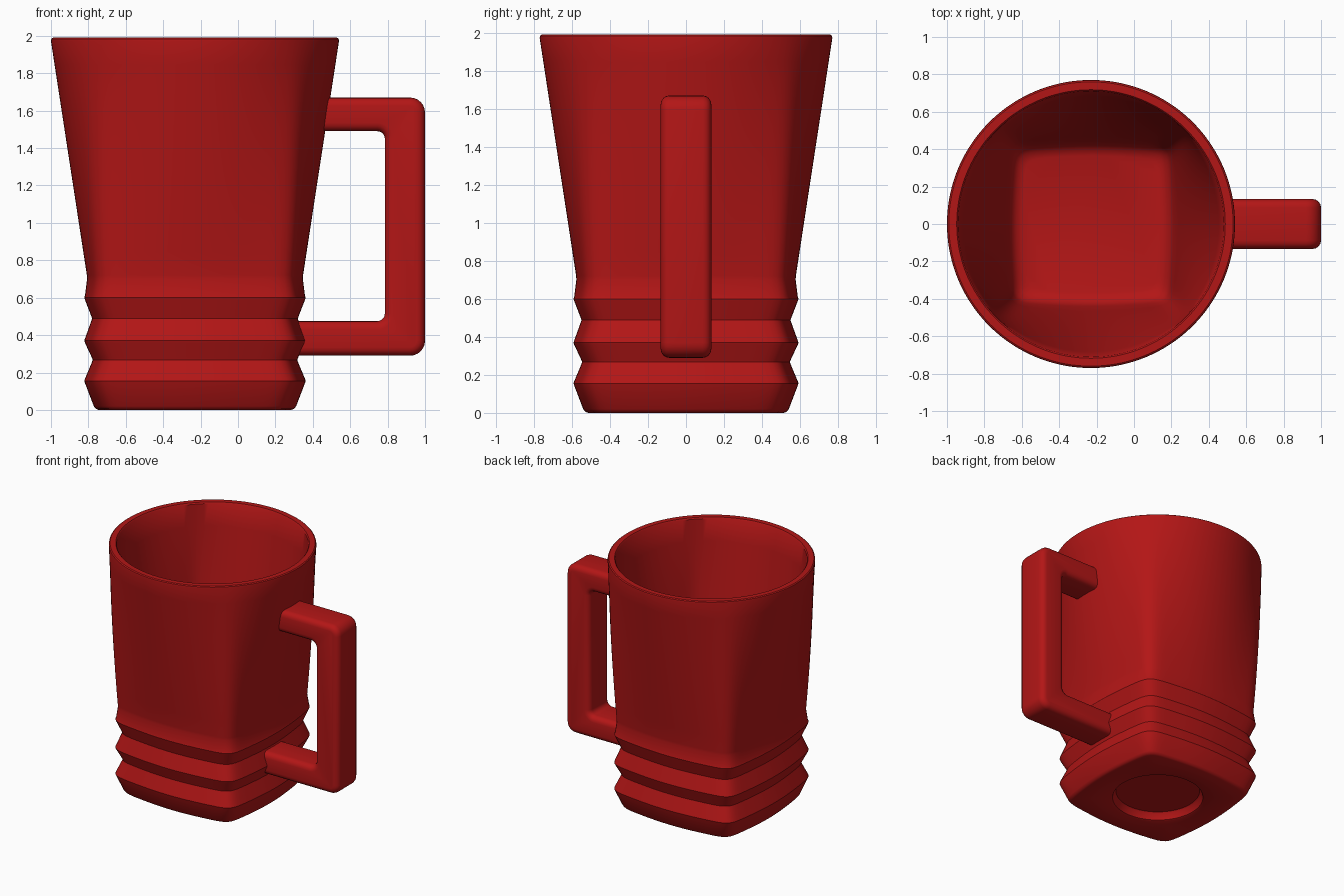
import bpy, bmesh
from math import sin, cos, pi, radians

if "Cube" in bpy.data.objects:
    bpy.data.objects.remove(bpy.data.objects["Cube"])

CX = -0.23      # mug axis
N = 144         # points round each section

red = bpy.data.materials.new("red_glaze")
red.diffuse_color = (0.45, 0.008, 0.008, 1)
red.use_nodes = True
red.node_tree.nodes["Principled BSDF"].inputs["Base Color"].default_value = red.diffuse_color


def section_radius(a, half, t, p=12):
    """Circle (t=0) blending to a rounded square with bulged sides (t near 1)."""
    square = (abs(cos(a)) ** p + abs(sin(a)) ** p) ** (-1 / p)
    return half * (1 + t * (square - 1))


def finish(bm, name):
    bmesh.ops.recalc_face_normals(bm, faces=bm.faces)
    me = bpy.data.meshes.new(name)
    bm.to_mesh(me)
    bm.free()
    ob = bpy.data.objects.new(name, me)
    bpy.context.collection.objects.link(ob)
    me.materials.append(red)
    bpy.ops.object.select_all(action='DESELECT')
    bpy.context.view_layer.objects.active = ob
    ob.select_set(True)
    bpy.ops.object.shade_smooth_by_angle(angle=radians(35))
    return ob


def ruled(a, b, steps):
    """Intermediate sections on a straight wall, excluding the first."""
    return [tuple(u + (v - u) * i / steps for u, v in zip(a, b)) for i in range(1, steps + 1)]


# Cup: sections (z, half width, squareness) from foot recess, up outside, down inside
S = 0.7
rings = [(0.06, 0.31, 0), (0.05, 0.32, 0), (0.005, 0.335, 0), (0, 0.345, 0),
         (0, 0.515, S), (0.006, 0.53, S), (0.02, 0.541, S)]
for z, half in ((0.155, 0.592), (0.267, 0.547), (0.37, 0.592), (0.488, 0.55), (0.60, 0.592)):
    inset = 0.004 if half > 0.57 else -0.004
    rings += [(z - 0.012, half - inset, S), (z, half, S), (z + 0.012, half - inset, S)]
rings += [(0.70, 0.577, S), (0.72, 0.578, S)]
rings += ruled(rings[-1], (1.972, 0.77, 0), 10)
rings += [(1.984, 0.768, 0), (1.99, 0.760, 0), (1.99, 0.718, 0), (1.98, 0.71, 0)]
rings += ruled(rings[-1], (0.23, 0.44, 0.85), 10)
rings += [(0.19, 0.425, 0.85), (0.163, 0.40, 0.85), (0.15, 0.365, 0.85)]

bm = bmesh.new()
loops = []
for z, half, t in rings:
    loop = []
    for i in range(N):
        a = 2 * pi * i / N
        r = section_radius(a, half, t)
        loop.append(bm.verts.new((CX + r * cos(a), r * sin(a), z)))
    loops.append(loop)
for lo, hi in zip(loops, loops[1:]):
    for i in range(N):
        j = (i + 1) % N
        bm.faces.new((lo[i], lo[j], hi[j], hi[i]))
bm.faces.new(loops[0])
bm.faces.new(loops[-1])
finish(bm, "cup")


# Handle: C-shaped profile with rounded corners, extruded across y
def arc(cx, cz, r, start, end, n=6):
    return [(cx + r * cos(radians(start + (end - start) * i / n)),
             cz + r * sin(radians(start + (end - start) * i / n))) for i in range(n + 1)]


R, r = 0.08, 0.04
outline = [(0.455, 1.67)]
outline += arc(1.0 - R, 1.67 - R, R, 90, 0)
outline += arc(1.0 - R, 0.29 + R, R, 0, -90)
outline += [(0.25, 0.29), (0.25, 0.475)]
outline += arc(0.785 - r, 0.475 + r, r, -90, 0)
outline += arc(0.785 - r, 1.49 - r, r, 0, 90)
outline += [(0.43, 1.49)]

bm = bmesh.new()
W = 0.133
face = bm.faces.new([bm.verts.new((x, -W, z)) for x, z in outline])
out = bmesh.ops.extrude_face_region(bm, geom=[face], use_keep_orig=True)
for v in out["geom"]:
    if isinstance(v, bmesh.types.BMVert):
        v.co.y = W
rim = [e for e in bm.edges
       if abs(e.verts[0].co.y - e.verts[1].co.y) < 1e-5
       and max(v.co.x for v in e.verts) > 0.46]
bmesh.ops.recalc_face_normals(bm, faces=bm.faces)
bmesh.ops.bevel(bm, geom=rim, offset=0.045, segments=4, profile=0.5, affect='EDGES')
finish(bm, "handle")
